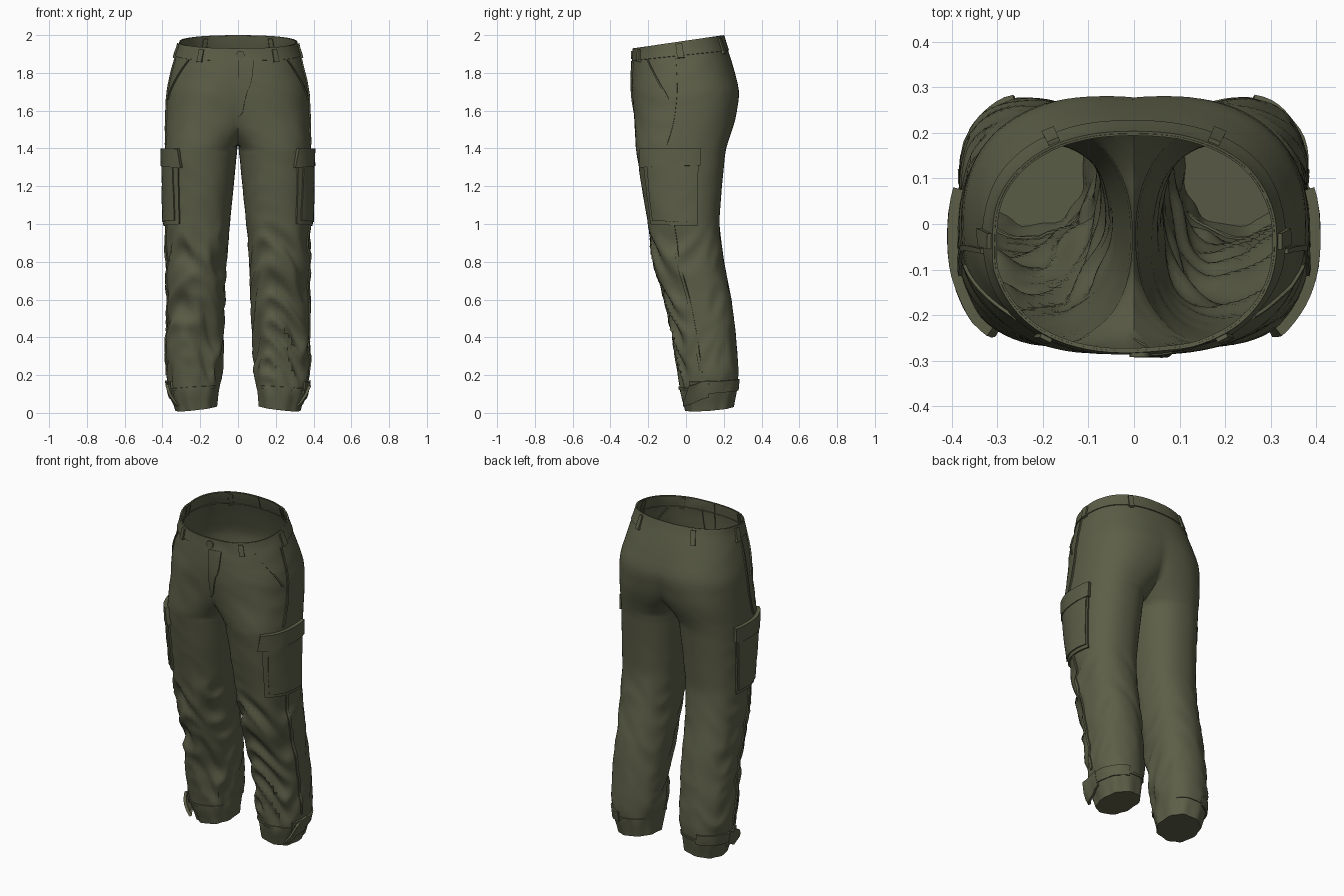
import bpy, bmesh
from math import sin, cos, acos, pi, copysign, sqrt
from mathutils import Vector, noise

cube = bpy.data.objects.get("Cube")
if cube:
    bpy.data.objects.remove(cube)

# Single olive cloth colour
cloth = bpy.data.materials.new("olive_cloth")
cloth.use_nodes = True
OLIVE = (0.108, 0.113, 0.064, 1)
cloth.diffuse_color = OLIVE
bsdf = cloth.node_tree.nodes["Principled BSDF"]
bsdf.inputs["Base Color"].default_value = OLIVE
bsdf.inputs["Roughness"].default_value = 0.9

# Leg profile: height, outer x, inner x, front y, back y
PROFILE = [
    (0.0, .325, .11, 0, .25), (.1, .36, .10, -.03, .27), (.2, .378, .083, -.035, .278),
    (.4, .38, .078, -.07, .265), (.6, .375, .068, -.11, .24), (.8, .38, .063, -.175, .20),
    (1.0, .385, .043, -.20, .175), (1.2, .388, .023, -.235, .19), (1.4, .387, .004, -.265, .21),
    (1.44, .386, -.03, -.268, .225), (1.55, .383, -.14, -.272, .262), (1.7, .375, -.25, -.285, .285),
    (1.85, .345, -.335, -.285, .245), (2.0, .305, -.305, -.277, .195)]
CROTCH = 1.415
POWER = 0.87


def linear(z):
    z = min(max(z, 0), 2)
    for low, high in zip(PROFILE, PROFILE[1:]):
        if z <= high[0]:
            t = (z - low[0]) / (high[0] - low[0])
            return [a + (b - a) * t for a, b in zip(low[1:], high[1:])]


def section(z):
    return [(a + 2 * b + c) / 4 for a, b, c in zip(linear(z - .04), linear(z), linear(z + .04))]


def rounded(v):
    return copysign(abs(v) ** POWER, v)


def step(a, b, v):
    t = min(max((v - a) / (b - a), 0), 1)
    return t * t * (3 - 2 * t)


def folds(s, a, z):
    """Cloth folds: deep on the lower legs, faint above, gathered at the hem."""
    amp = .005 + .027 * (1 - step(.85, 1.05, z)) * step(.08, .22, z)
    p = Vector((1.1 * cos(a) + s * 5, 1.1 * sin(a), z * 7.5 + .9 * cos(2 * a + s)))
    ridge = .4 - 1.8 * sqrt(noise.noise(p) ** 2 + .004)
    gather = .0035 * cos(9 * a) * (1 - step(.06, .16, z))
    return amp * ridge * (.6 - .4 * sin(a)) + gather


def surf(s, u, z):
    """Cloth point: u runs -1 front, 0 outer side, 1 back, then to 3 round the inside."""
    xo, xi, yf, yb = section(z)
    hip = z > CROTCH
    if not hip:
        xi = max(xi, .004)
    cx, rx, cy, ry = (xo + xi) / 2, (xo - xi) / 2, (yf + yb) / 2, (yb - yf) / 2
    end = .8 * pi
    if hip:
        end = acos(-copysign(min(abs(cx / rx), 1) ** (1 / POWER), cx))
    if hip and u > 1:
        return Vector((0, cy + ry * rounded(sin(end)) * (2 - u), z))
    a = u * end if u <= 1 else end + (u - 1) * (pi - end)
    x, y = cx + rx * rounded(cos(a)), cy + ry * rounded(sin(a))
    w = folds(s, a, z) * min(1, abs(x) / .08)
    x, y = x + w * cos(a), y + w * sin(a)
    if abs(x) < 1e-5:
        x = 0
    # waist dips at the front, hem lifts at the back and inside
    z -= .07 * max(0, (z - 1.7) / .3) * (.2 - y) / .48
    z += max(0, 1 - z / .3) * (.02 * abs(y) / .25 + .12 * (.34 - x))
    return Vector((s * x, y, z))


def finish(name, bm, angle=.6):
    bmesh.ops.remove_doubles(bm, verts=bm.verts, dist=1e-4)
    mesh = bpy.data.meshes.new(name)
    bm.to_mesh(mesh)
    bm.free()
    mesh.materials.append(cloth)
    ob = bpy.data.objects.new(name, mesh)
    bpy.context.scene.collection.objects.link(ob)
    bpy.ops.object.select_all(action='DESELECT')
    ob.select_set(True)
    bpy.context.view_layer.objects.active = ob
    bpy.ops.object.shade_smooth_by_angle(angle=angle)


# Trousers shell: two half lofts welded down the middle
def trousers():
    bm = bmesh.new()
    outer, inner, rows = 44, 12, 100
    us = [-1 + 2 * i / outer for i in range(outer + 1)]
    us += [1 + 2 * i / inner for i in range(1, inner)]
    n = len(us)
    for s in (1, -1):
        rings = [[bm.verts.new(surf(s, u, 2 * r / rows)) for u in us] for r in range(rows + 1)]
        for r in range(rows):
            for j in range(n):
                if j >= outer and 2 * r / rows > CROTCH:
                    continue
                k = (j + 1) % n
                quad = [rings[r][j], rings[r][k], rings[r + 1][k], rings[r + 1][j]]
                bm.faces.new(quad[::s])
        # closed foot opening
        bm.faces.new(rings[0][::-s])
    finish("trousers", bm, .95)


# Raised piece of cloth following the shell; corners are (u, z) counter-clockwise
def patch(name, s, corners, h, nu=10, nv=10, lift=0.0):
    bm = bmesh.new()
    (u0, z0), (u1, z1), (u2, z2), (u3, z3) = corners
    grid = []
    for j in range(-1, nv + 2):
        row = []
        q = min(max(j / nv, 0), 1)
        for i in range(-1, nu + 2):
            p = min(max(i / nu, 0), 1)
            u = (u0 * (1 - p) + u1 * p) * (1 - q) + (u3 * (1 - p) + u2 * p) * q
            z = (z0 * (1 - p) + z1 * p) * (1 - q) + (z3 * (1 - p) + z2 * p) * q
            du = surf(s, min(u + .02, 1), z) - surf(s, u - .02, z)
            dz = surf(s, u, z + .01) - surf(s, u, z - .01)
            normal = du.cross(dz).normalized() * s
            if abs(u) > .999:
                normal.x = 0
            rim = i in (-1, nu + 1) or j in (-1, nv + 1)
            off = (-.005 if rim else h) + lift * (1 - p) ** 3
            row.append(bm.verts.new(surf(s, u, z) + normal * off))
        grid.append(row)
    for low, high in zip(grid, grid[1:]):
        for i in range(nu + 2):
            bm.faces.new([low[i], low[i + 1], high[i + 1], high[i]][::s])
    bmesh.ops.dissolve_degenerate(bm, dist=1e-5, edges=bm.edges)
    finish(name, bm)


def box(u0, u1, z0, z1):
    return [(u0, z0), (u1, z0), (u1, z1), (u0, z1)]


def seam(name, s, start, end, width=.022, h=.007):
    (ua, za), (ub, zb) = start, end
    patch(name, s, [(ub, zb), (ub + width, zb), (ua + width, za), (ua, za)], h, 2, 40)


trousers()
for s, side in ((1, "left"), (-1, "right")):
    patch(side + "_waistband", s, box(-1, 1, 1.915, 1.998), .005, 44, 4)
    for label, u in (("front", -.62), ("side", 0), ("back", .66)):
        patch(f"{side}_{label}_belt_loop", s, box(u - .03, u + .03, 1.90, 1.985), .014, 2, 4)

    # Cargo pocket with its flap
    patch(side + "_cargo_pocket", s, [(-.42, 1.0), (.13, .99), (.14, 1.38), (-.38, 1.38)], .010, 14, 12)
    patch(side + "_pocket_panel", s, [(-.36, 1.02), (.11, 1.01), (.12, 1.32), (-.32, 1.32)], .017, 14, 12)
    patch(side + "_pocket_flap", s, [(-.44, 1.30), (.15, 1.31), (.15, 1.40), (-.39, 1.40)], .022, 14, 5)

    # Slanted hand pocket, side seams
    seam(side + "_hand_pocket", s, (-.46, 1.91), (-.17, 1.66))
    seam(side + "_hip_seam", s, (-.07, 1.90), (-.12, 1.42))
    seam(side + "_leg_seam", s, (-.12, 1.0), (-.10, .2), .035)

    # Ankle cuff, strap and loose strap end
    patch(side + "_cuff_stitch", s, box(-1, .98, .115, .13), .006, 44, 2)
    patch(side + "_ankle_strap", s, box(-.25, .55, .10, .165), .010, 16, 3)
    patch(side + "_strap_end", s, [(-.34, .04), (.0, .08), (.0, .17), (-.22, .15)], .012, 8, 4, .025)

# Fly and waist button
patch("fly", 1, [(-1, 1.56), (-.95, 1.59), (-.87, 1.915), (-1, 1.915)], .008, 4, 16)
bpy.ops.mesh.primitive_cylinder_add(vertices=16, radius=.022, depth=.012,
                                    location=(.012, -.286, 1.895), rotation=(pi / 2, 0, 0))
button = bpy.context.object
button.name = "waist_button"
button.data.materials.append(cloth)
bpy.ops.object.shade_smooth_by_angle(angle=.6)
